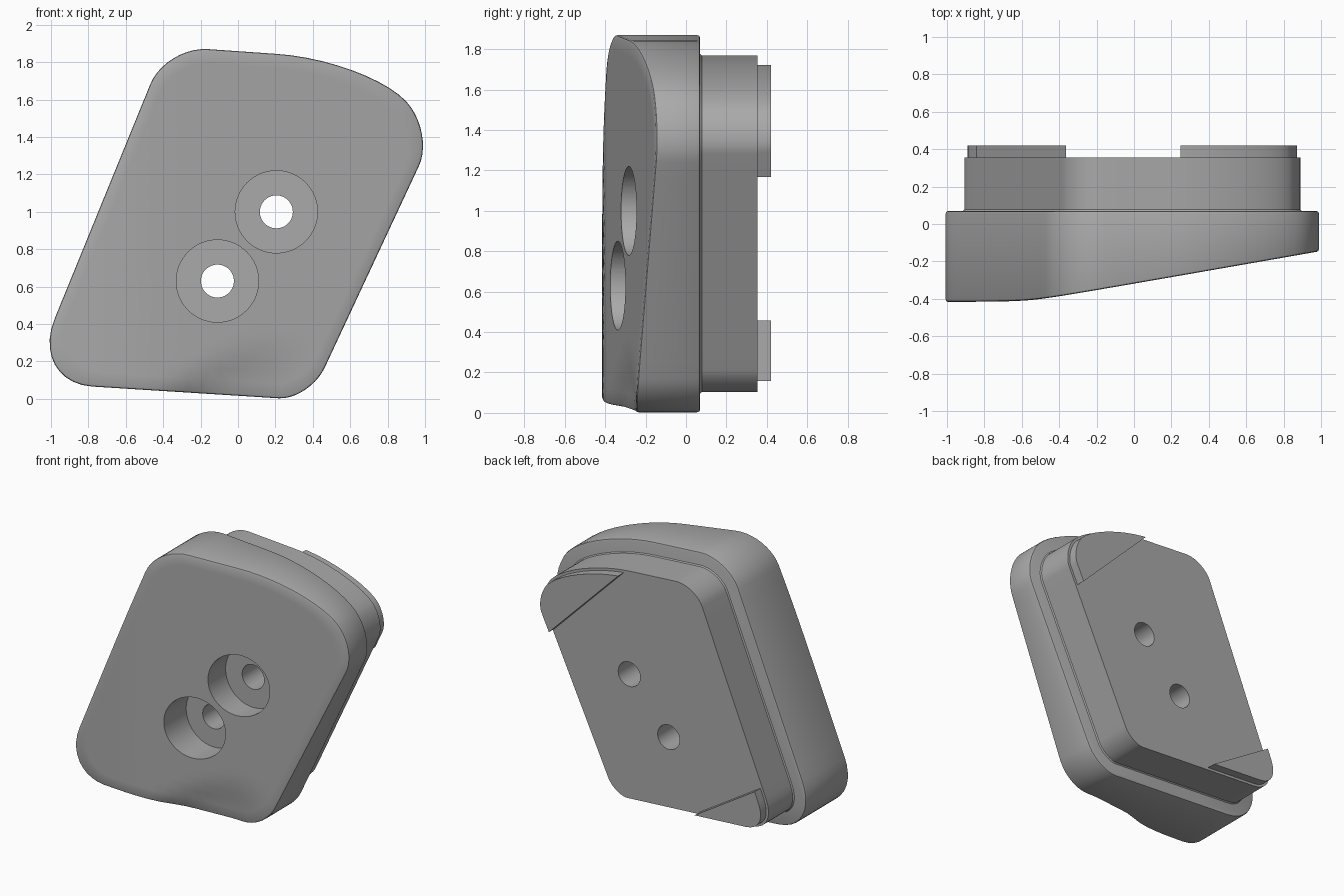
import bpy, bmesh, math
from mathutils import Vector

cube = bpy.data.objects.get("Cube")
if cube:
    bpy.data.objects.remove(cube, do_unlink=True)

grey = bpy.data.materials.new("plain_grey")
grey.use_nodes = True
grey.diffuse_color = (0.4, 0.4, 0.4, 1)
grey.node_tree.nodes["Principled BSDF"].inputs["Base Color"].default_value = (0.4, 0.4, 0.4, 1)

# Rounded corners of the outline (x, z): start, control, end
CORNERS = [
    ((-0.98, 0.43), (-1.12, 0.09), (-0.78, 0.066)),
    ((0.22, 0.003), (0.386, -0.003), (0.465, 0.17)),
    ((0.965, 1.24), (1.055, 1.42), (0.9, 1.59)),
    ((0.9, 1.59), (0.69, 1.815), (0.2, 1.845)),
    ((-0.16, 1.87), (-0.39, 1.885), (-0.47, 1.68)),
]


def make_outline():
    pts = []
    for i, corner in enumerate(CORNERS):
        a, c, b = (Vector(p) for p in corner)
        h, k = a.lerp(c, 0.55), b.lerp(c, 0.55)
        for j in range(11):
            t = j / 10
            s = 1 - t
            pts.append(a * s**3 + h * 3 * s * s * t + k * 3 * s * t * t + b * t**3)
        # straight edge to the next corner
        nxt = Vector(CORNERS[(i + 1) % len(CORNERS)][0])
        n = int((nxt - b).length / 0.08)
        if n == 0:
            pts.pop()
        pts += [b.lerp(nxt, j / n) for j in range(1, n)]
    return pts


def inset(pts, d):
    out = []
    for i, p in enumerate(pts):
        t = (pts[(i + 1) % len(pts)] - pts[i - 1]).normalized()
        out.append(p + Vector((-t.y, t.x)) * d)
    return out


def smooth(t):
    t = max(0.0, min(1.0, t))
    return t * t * (3 - 2 * t)


def face_y(p):
    """Depth of the sloping front, with a flat left end and a dent at the bottom."""
    slope = -0.32 + 0.175 * p.x
    w = 0.04
    y = 0.5 * (slope - 0.418 + math.sqrt((slope + 0.418) ** 2 + w * w * 0.3))
    below = (0.07 + 0.66 * (p.x + 0.4) - p.y) / 0.2
    dent = smooth(below) * smooth((0.36 - p.y) / 0.36) * smooth((0.5 - p.x) / 0.4)
    return y + 0.042 * dent


def ring(pts, y):
    return [Vector((p.x, y(p) if callable(y) else y, p.y)) for p in pts]


def loft(name, rings):
    """Skin a list of equal rings and close both ends."""
    bm = bmesh.new()
    loops = [[bm.verts.new(v) for v in r] for r in rings]
    for a, b in zip(loops, loops[1:]):
        for i in range(len(a)):
            bm.faces.new((a[i - 1], a[i], b[i], b[i - 1]))
    bm.faces.new(loops[0])
    bm.faces.new(loops[-1])
    bmesh.ops.recalc_face_normals(bm, faces=bm.faces)
    mesh = bpy.data.meshes.new(name)
    bm.to_mesh(mesh)
    bm.free()
    obj = bpy.data.objects.new(name, mesh)
    bpy.context.collection.objects.link(obj)
    mesh.materials.append(grey)
    return obj


def activate(obj):
    bpy.ops.object.select_all(action="DESELECT")
    obj.select_set(True)
    bpy.context.view_layer.objects.active = obj


outline = make_outline()
centre = Vector((0, 0.94))

# Main block with sloping front and softened rims
rim = inset(outline, 0.012)
front = [ring([centre.lerp(p, k / 14) for p in rim], face_y) for k in range(1, 15)]
body = loft("body", front + [
    ring(inset(outline, 0.003), lambda p: face_y(p) + 0.004),
    ring(outline, lambda p: face_y(p) + 0.014),
    ring(outline, 0.055),
    ring(inset(outline, 0.004), 0.066),
    ring(inset(outline, 0.015), 0.07),
])

# Narrower plug on the back
plug_line = inset(outline, 0.1)
plug = loft("back_plug", [ring(inset(outline, 0.092), 0.069), ring(plug_line, 0.078),
                          ring(plug_line, 0.355)])

# Counterbored screw holes
for x, z in ((0.205, 1.0), (-0.11, 0.63)):
    def circle(r):
        return [Vector((x + r * math.cos(a * math.tau / 64), z + r * math.sin(a * math.tau / 64)))
                for a in range(64)]
    cutter = loft("hole_cutter", [ring(circle(0.22), -0.8), ring(circle(0.22), -0.12),
                                  ring(circle(0.088), -0.12), ring(circle(0.088), 0.6)])
    cutter.hide_render = True
    for obj in (body, plug):
        mod = obj.modifiers.new("hole", "BOOLEAN")
        mod.operation = "DIFFERENCE"
        mod.solver = "EXACT"
        mod.object = cutter
        activate(obj)
        bpy.ops.object.modifier_apply(modifier=mod.name)
    bpy.data.objects.remove(cutter, do_unlink=True)

# Raised corner pads, cut from the plug shape along a diagonal
pad_line = inset(outline, 0.118)
pads = []
for name, a, b in (("upper_pad", (0.27, 1.7), (0.81, 1.16)),
                   ("lower_pad", (-0.88, 0.48), (-0.35, 0.15))):
    pad = loft(name, [ring(pad_line, 0.35), ring(pad_line, 0.42)])
    a, b = Vector(a), Vector(b)
    d = b - a
    side = Vector((-d.y, 0, d.x))
    if name == "lower_pad":
        side = -side
    bm = bmesh.new()
    bm.from_mesh(pad.data)
    bmesh.ops.bisect_plane(bm, geom=bm.verts[:] + bm.edges[:] + bm.faces[:],
                           plane_co=(a.x, 0, a.y), plane_no=side, clear_inner=True)
    bmesh.ops.holes_fill(bm, edges=[e for e in bm.edges if e.is_boundary])
    bmesh.ops.recalc_face_normals(bm, faces=bm.faces)
    bm.to_mesh(pad.data)
    bm.free()
    pads.append(pad)

for obj in [body, plug] + pads:
    activate(obj)
    bpy.ops.object.shade_smooth_by_angle(angle=math.radians(35))
